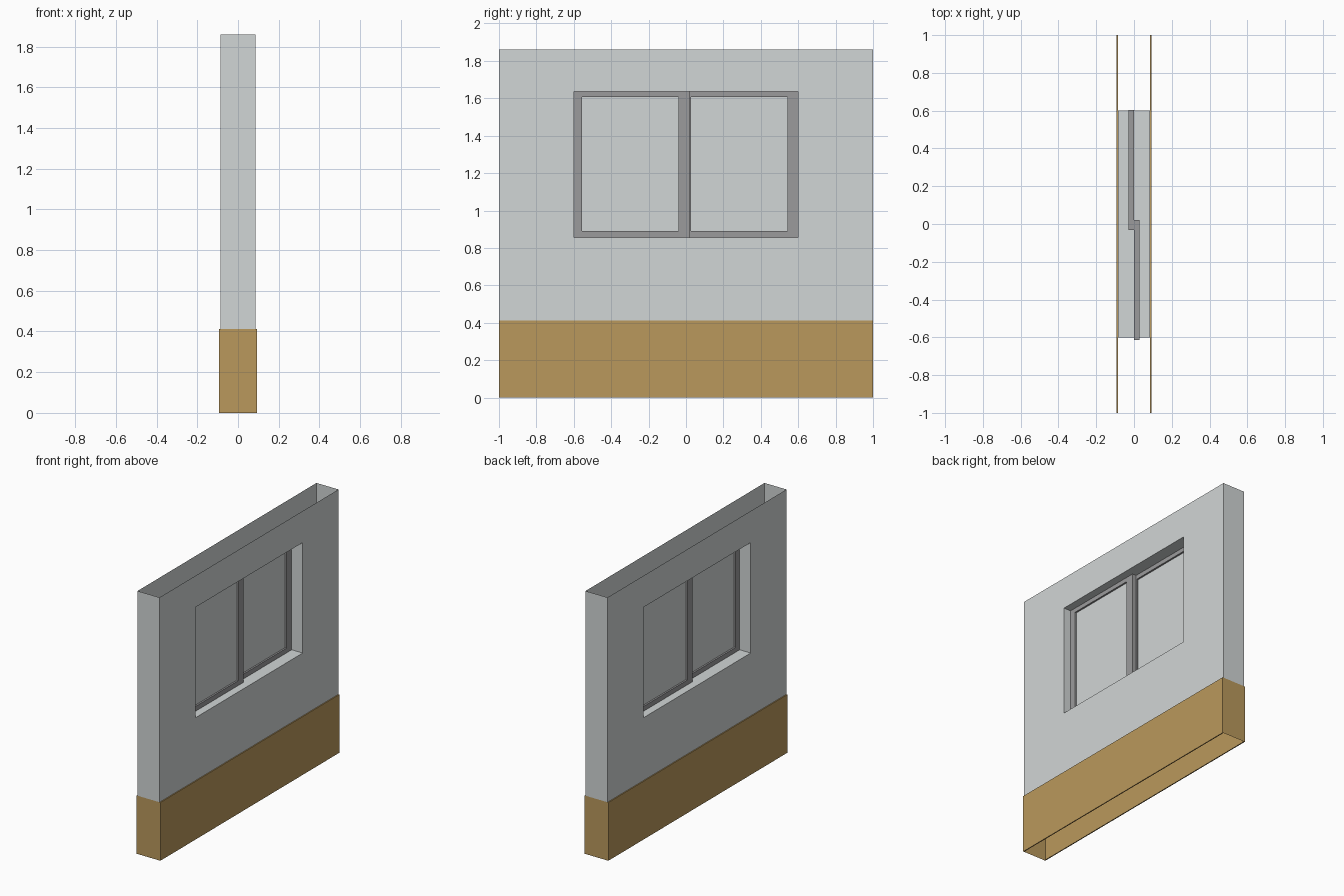
import bpy, bmesh
from mathutils import Vector

if "Cube" in bpy.data.objects:
    bpy.data.objects.remove(bpy.data.objects["Cube"])


def material(name, rgb):
    m = bpy.data.materials.new(name)
    m.diffuse_color = (*rgb, 1)
    m.use_nodes = True
    m.node_tree.nodes["Principled BSDF"].inputs["Base Color"].default_value = m.diffuse_color
    return m


PALE = material("pale_grey", (0.64, 0.67, 0.67))
FRAME = material("mid_grey", (0.33, 0.33, 0.335))
TAN = material("tan_brown", (0.49, 0.315, 0.107))


def rect(bm, axis, at, a, b, sign):
    """Rectangle across one axis; a and b are ranges on the other two axes."""
    pts = []
    for u, v in ((a[0], b[0]), (a[1], b[0]), (a[1], b[1]), (a[0], b[1])):
        p = [u, v]
        p.insert(axis, at)
        pts.append(bm.verts.new(p))
    f = bm.faces.new(pts)
    f.normal_update()
    want = Vector((0, 0, 0))
    want[axis] = sign
    if f.normal.dot(want) < 0:
        f.normal_flip()


def finish(bm, name, mat):
    bmesh.ops.remove_doubles(bm, verts=bm.verts[:], dist=1e-5)
    me = bpy.data.meshes.new(name)
    bm.to_mesh(me)
    bm.free()
    me.materials.append(mat)
    bpy.context.collection.objects.link(bpy.data.objects.new(name, me))


T, B = 0.086, 0.093            # half thickness of wall and skirting
ZB, ZT = 0.412, 1.86           # skirting top, wall top
WY, WZ = (-0.6, 0.6), (0.856, 1.637)   # window opening

# Hollow wall shell, open at the top, with a lined window opening
bm = bmesh.new()
ys, zs = (-1, *WY, 1), (ZB, *WZ, ZT)
for s in (-1, 1):
    for i in range(3):
        for j in range(3):
            if (i, j) != (1, 1):
                rect(bm, 0, s * T, ys[i:i + 2], zs[j:j + 2], s)
    rect(bm, 1, s, (-T, T), (ZB, ZT), s)
    rect(bm, 1, s * 0.6, (-T, T), WZ, -s)
for z, n in zip(WZ, (1, -1)):
    rect(bm, 2, z, (-T, T), WY, n)
finish(bm, "wall", PALE)

# Skirting shell with narrow ledges above and below, open underneath
bm = bmesh.new()
for s in (-1, 1):
    rect(bm, 0, s * B, (-1, 1), (0, ZB), s)
    rect(bm, 1, s, (-B, B), (0, ZB), s)
    for z, n in ((0, -1), (ZB, 1)):
        rect(bm, 2, z, sorted((s * T, s * B)), (-1, 1), n)
finish(bm, "skirting", TAN)


# Sliding sashes: a rectangular frame with a recessed pane
def sash(name, x, y, z, stile, rail):
    bm = bmesh.new()
    iy, iz = (y[0] + stile, y[1] - stile), (z[0] + rail, z[1] - rail)
    yy, zz = (y[0], *iy, y[1]), (z[0], *iz, z[1])
    for k, s in enumerate((-1, 1)):
        for i in range(3):
            for j in range(3):
                if (i, j) != (1, 1):
                    rect(bm, 0, x[k], yy[i:i + 2], zz[j:j + 2], s)
        rect(bm, 1, y[k], x, z, s)
        rect(bm, 1, iy[k], x, iz, -s)
        rect(bm, 2, z[k], x, y, s)
        rect(bm, 2, iz[k], x, iy, -s)
    finish(bm, name + "_frame", FRAME)
    bm = bmesh.new()
    mid = sum(x) / 2
    for s in (-1, 1):
        rect(bm, 0, mid + s * 0.003, iy, iz, s)
    finish(bm, name + "_pane", PALE)


SZ = (0.848, 1.649)
sash("front_sash", (0, 0.03), (-0.615, 0.021), SZ, 0.06, 0.042)
sash("back_sash", (-0.03, 0), (-0.032, 0.604), SZ, 0.06, 0.042)
